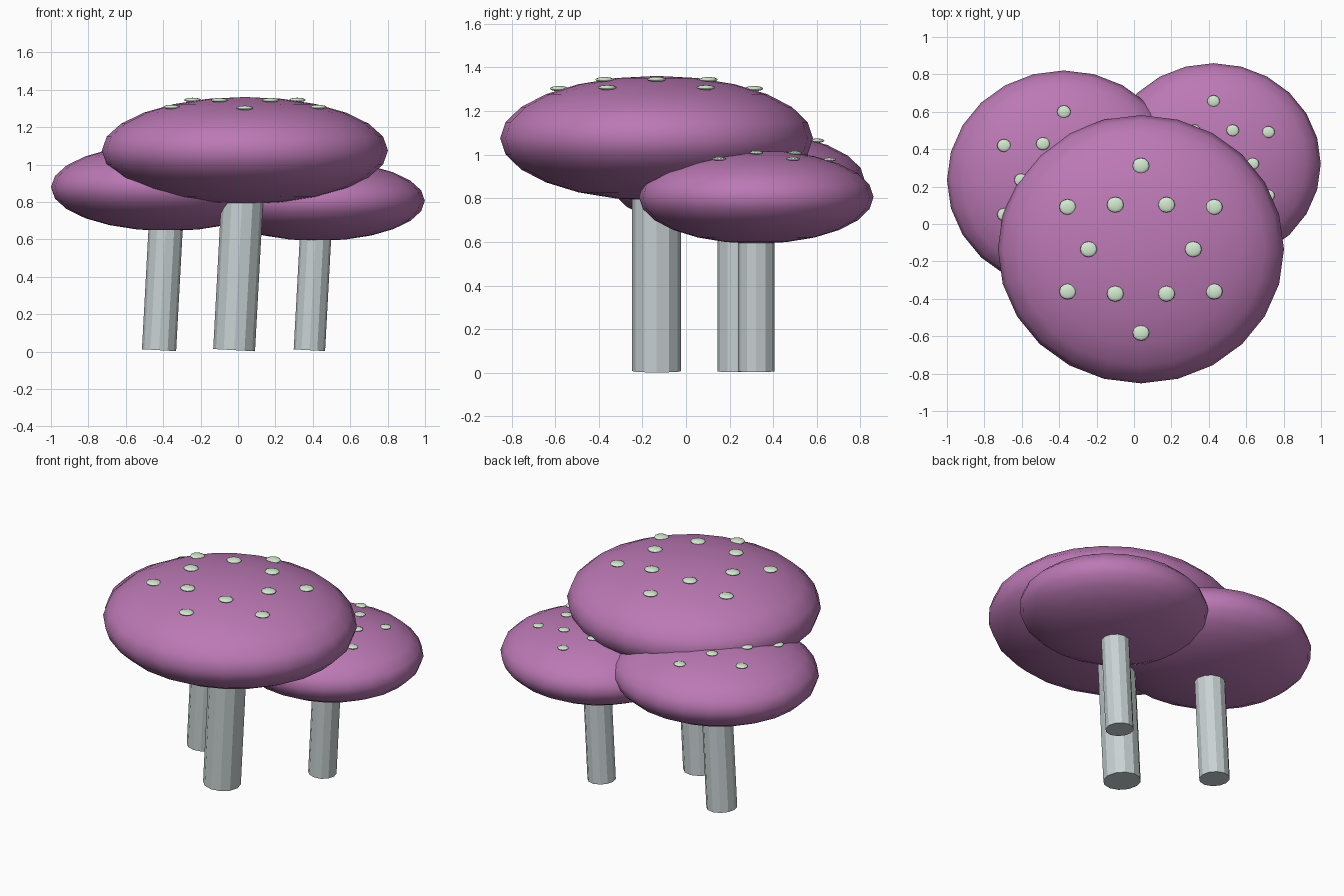
import bpy
from math import radians, sin, cos, sqrt
from mathutils import Matrix, Vector

if "Cube" in bpy.data.objects:
    bpy.data.objects.remove(bpy.data.objects["Cube"])


def material(name, color):
    m = bpy.data.materials.new(name)
    m.diffuse_color = (*color, 1)
    m.use_nodes = True
    m.node_tree.nodes["Principled BSDF"].inputs["Base Color"].default_value = m.diffuse_color
    return m


PURPLE = material("cap_purple", (0.50, 0.19, 0.46))
GREEN = material("spot_green", (0.66, 0.83, 0.64))
STEM = material("stem_grey", (0.58, 0.64, 0.65))

# Proportions of the large mushroom, relative to the cap centre
RX, RY, RZ = 0.765, 0.717, 0.286
HEIGHT, STEM_R, TILT = 1.075, 0.112, radians(3.1)
SPOTS = [(0, s * 0.447) for s in (-1, 1)] + [(s * 0.28, 0) for s in (-1, 1)]
SPOTS += [(sx * x, sy * y) for x, y in ((0.392, 0.226), (0.137, 0.238))
          for sx in (-1, 1) for sy in (-1, 1)]


def ellipsoid(name, loc, radii, segs, rings, mat):
    bpy.ops.mesh.primitive_uv_sphere_add(segments=segs, ring_count=rings, radius=1)
    ob = bpy.context.object
    ob.name = name
    ob.data.transform(Matrix.Diagonal((*radii, 1)))
    ob.location = loc
    bpy.ops.object.shade_smooth()
    ob.data.materials.append(mat)
    return ob


def mushroom(name, x, y, s):
    centre = Vector((x, y, HEIGHT * s))
    # cap
    ellipsoid(name + "_cap", centre, (RX * s, RY * s, RZ * s), 24, 12, PURPLE)
    # leaning stem, running up into the cap
    length = HEIGHT * s - 0.006
    axis = Vector((sin(TILT), 0, cos(TILT)))
    bpy.ops.mesh.primitive_cylinder_add(vertices=12, radius=STEM_R * s, depth=length,
                                        location=centre - axis * length / 2,
                                        rotation=(0, TILT, 0))
    stem = bpy.context.object
    stem.name = name + "_stem"
    stem.data.materials.append(STEM)
    # flat spots sitting on the cap surface
    for i, (dx, dy) in enumerate(SPOTS):
        dz = RZ * sqrt(1 - (dx / RX) ** 2 - (dy / RY) ** 2) + 0.004
        ellipsoid(f"{name}_spot_{i + 1}", centre + Vector((dx, dy, dz)) * s,
                  (0.045 * s, 0.042 * s, 0.012 * s), 12, 8, GREEN)


mushroom("large_mushroom", 0.037, -0.135, 1.0)
mushroom("left_mushroom", -0.375, 0.235, 0.817)
mushroom("right_mushroom", 0.425, 0.322, 0.75)
